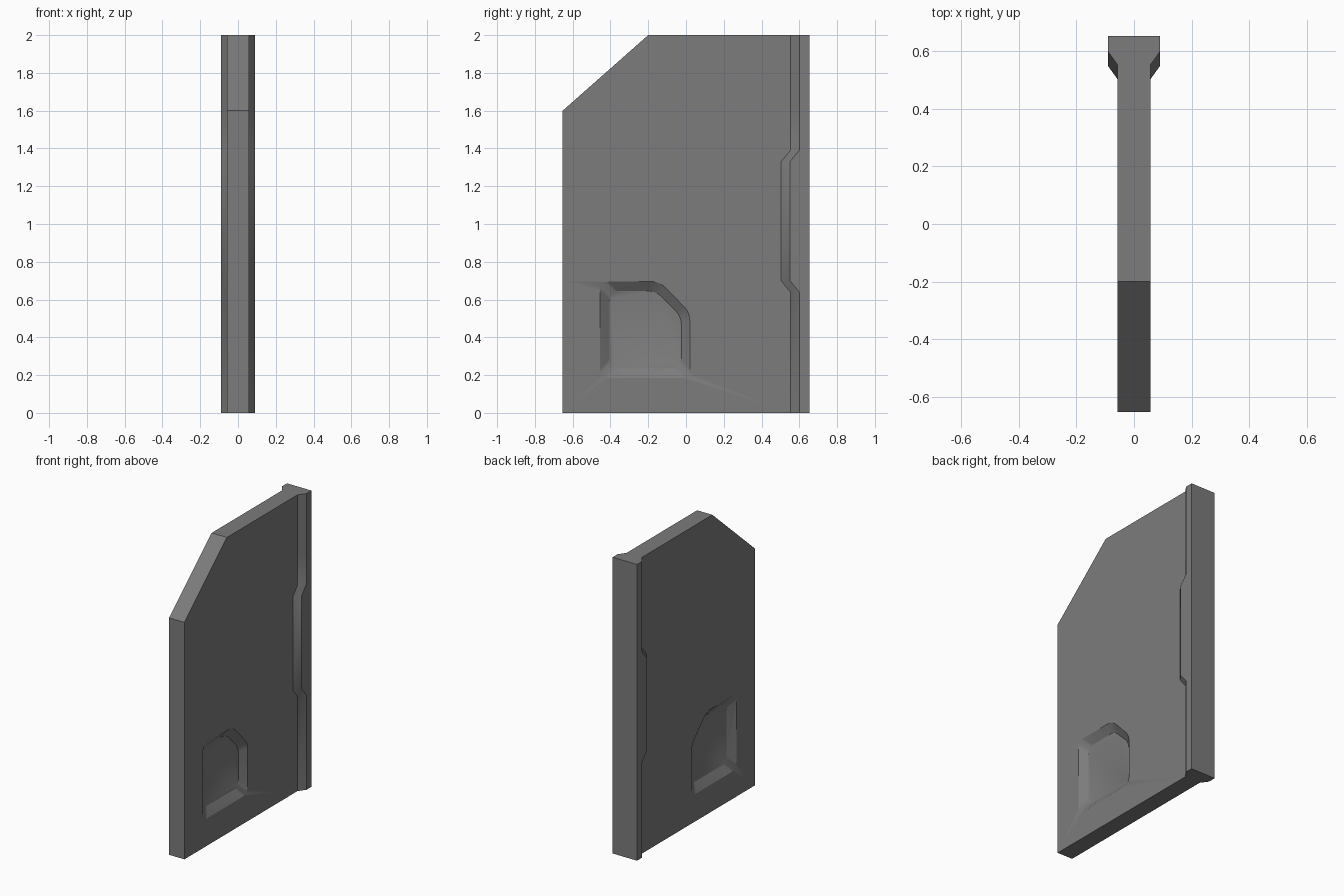
import bpy
import bmesh

cube = bpy.data.objects.get("Cube")
if cube:
    bpy.data.objects.remove(cube, do_unlink=True)

HALF, RAIL, END = 0.057, 0.091, 0.653   # panel half width, rail half width, half depth
DEPTH = 0.037                           # recess depth

grey = bpy.data.materials.new("grey")
grey.use_nodes = True
grey.diffuse_color = (0.2, 0.2, 0.2, 1)
grey.node_tree.nodes["Principled BSDF"].inputs["Base Color"].default_value = (0.2, 0.2, 0.2, 1)


def loft(bm, rings):
    """Skin a closed solid through rings of points; return its lengthwise edges."""
    loops = [[bm.verts.new(p) for p in ring] for ring in rings]
    n = len(loops[0])
    for a, b in zip(loops, loops[1:]):
        for i in range(n):
            j = (i + 1) % n
            bm.faces.new((a[i], a[j], b[j], b[i]))
    bm.faces.new(loops[0][::-1])
    bm.faces.new(loops[-1])
    return [bm.edges.get((a[i], b[i])) for a, b in zip(loops, loops[1:]) for i in range(n)]


def make_object(name, bm):
    bmesh.ops.recalc_face_normals(bm, faces=bm.faces)
    mesh = bpy.data.meshes.new(name)
    bm.to_mesh(mesh)
    bm.free()
    mesh.materials.append(grey)
    obj = bpy.data.objects.new(name, mesh)
    bpy.context.collection.objects.link(obj)
    return obj


# Panel with rear rail: plan sections stacked upwards (height, front, rail shift)
sections = [(0, -END, 0), (0.64, -END, 0), (0.70, -END, 0.05), (1.33, -END, 0.05),
            (1.39, -END, 0), (1.6, -END, 0), (2, -0.2, 0)]
rings = []
for z, front, shift in sections:
    side = [(HALF, front), (HALF, 0.553 - shift), (RAIL, 0.6 - shift), (RAIL, END)]
    rings.append([(x, y, z) for x, y in side] + [(-x, y, z) for x, y in reversed(side)])
bm = bmesh.new()
loft(bm, rings)
bmesh.ops.dissolve_limit(bm, angle_limit=0.01, verts=bm.verts, edges=bm.edges)
panel = make_object("wall_panel", bm)

# Tapered cutter with rounded corners for the recess on each side
outer = [(-0.455, 0.185), (0.02, 0.185), (0.02, 0.53), (-0.14, 0.695), (-0.455, 0.695)]
inner = [(-0.405, 0.24), (-0.025, 0.24), (-0.025, 0.51), (-0.16, 0.645), (-0.405, 0.645)]
bm = bmesh.new()
corners = []
for s in (-1, 1):
    floor = [(s * (HALF - DEPTH), y, z) for y, z in inner]
    mouth = [(s * (HALF + DEPTH), 2 * a - c, 2 * b - d)
             for (a, b), (c, d) in zip(outer, inner)]
    corners += loft(bm, [floor, mouth])
bmesh.ops.bevel(bm, geom=corners, offset=0.035, segments=4, profile=0.5, affect='EDGES')
cutter = make_object("recess_cutter", bm)
cutter.hide_render = True

# Cut the recesses, then drop the cutter
bpy.context.view_layer.objects.active = panel
panel.select_set(True)
cut = panel.modifiers.new("recess", 'BOOLEAN')
cut.operation = 'DIFFERENCE'
cut.solver = 'EXACT'
cut.object = cutter
bpy.ops.object.modifier_apply(modifier=cut.name)
bpy.data.objects.remove(cutter, do_unlink=True)
bpy.ops.object.shade_smooth_by_angle(angle=0.5)
